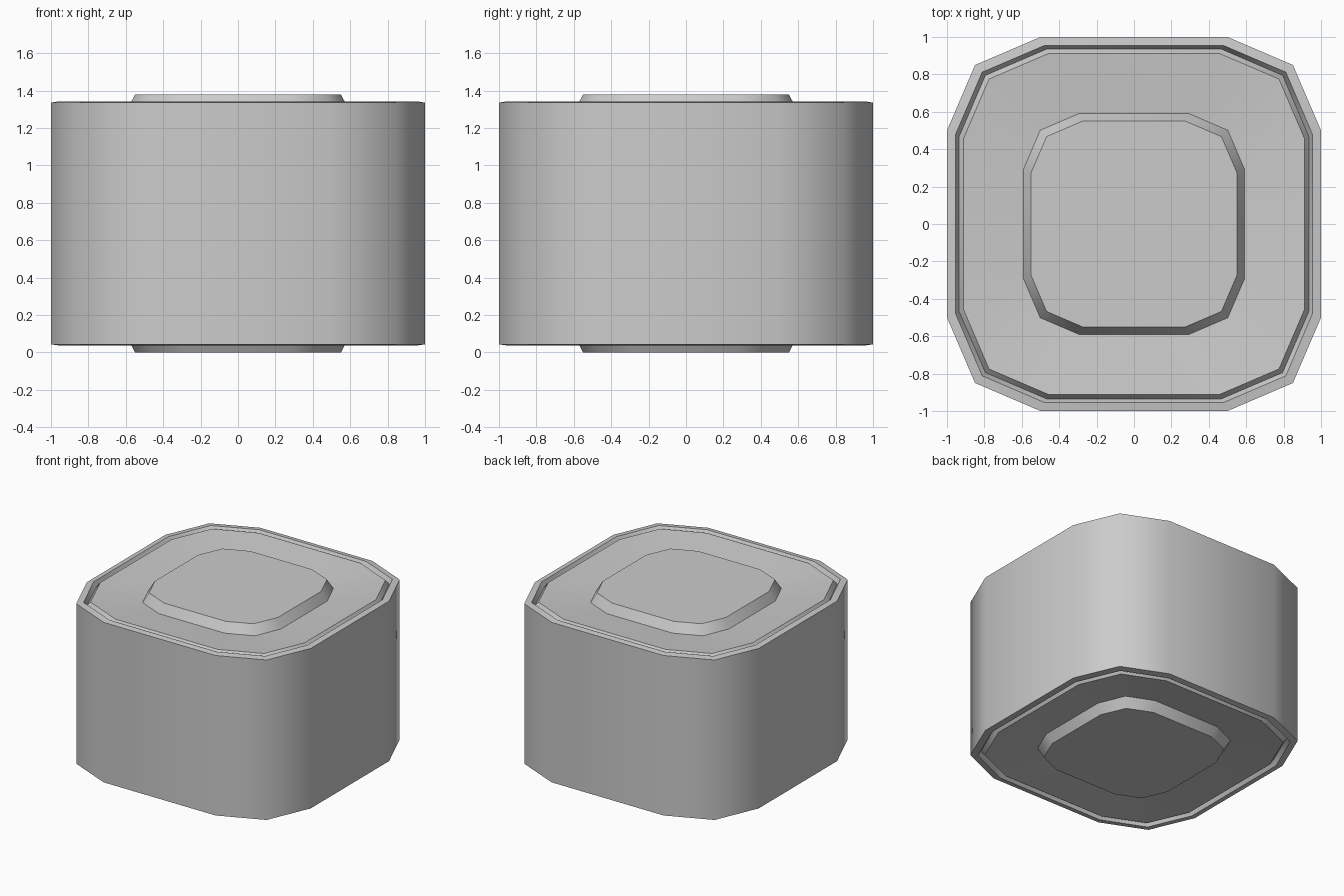
import bpy, bmesh, math

if "Cube" in bpy.data.objects:
    bpy.data.objects.remove(bpy.data.objects["Cube"])

HEIGHT = 1.38
MID = HEIGHT / 2


def ring_points(s):
    # Twelve-sided rounded-square outline of half width s
    corner = [(1, 0.5), (0.85, 0.85), (0.5, 1)]
    pts = []
    for k in range(4):
        c, n = round(math.cos(k * math.pi / 2)), round(math.sin(k * math.pi / 2))
        pts += [(s * (x * c - y * n), s * (x * n + y * c)) for x, y in corner]
    return pts


# Upper half profile (half width, z): wall, rim, V groove, dished plate, raised pad
upper = [(1.0, 1.336), (0.955, 1.343), (0.935, 1.305),
         (0.912, 1.34), (0.59, 1.305), (0.55, HEIGHT)]
# The underside mirrors the top
lower = [(s, HEIGHT - z) for s, z in reversed(upper)]

bm = bmesh.new()
rings = [[bm.verts.new((x, y, z)) for x, y in ring_points(s)]
         for s, z in lower + upper]
for a, b in zip(rings, rings[1:]):
    for i in range(12):
        j = (i + 1) % 12
        bm.faces.new((a[i], a[j], b[j], b[i]))
bm.faces.new(rings[-1])
bm.faces.new(list(reversed(rings[0])))
bmesh.ops.recalc_face_normals(bm, faces=bm.faces)

mesh = bpy.data.meshes.new("block_body")
bm.to_mesh(mesh)
bm.free()
body = bpy.data.objects.new("block_body", mesh)
bpy.context.collection.objects.link(body)

# Smooth side wall, crisp rims and grooves
bpy.context.view_layer.objects.active = body
body.select_set(True)
bpy.ops.object.shade_smooth_by_angle(angle=math.radians(45))
